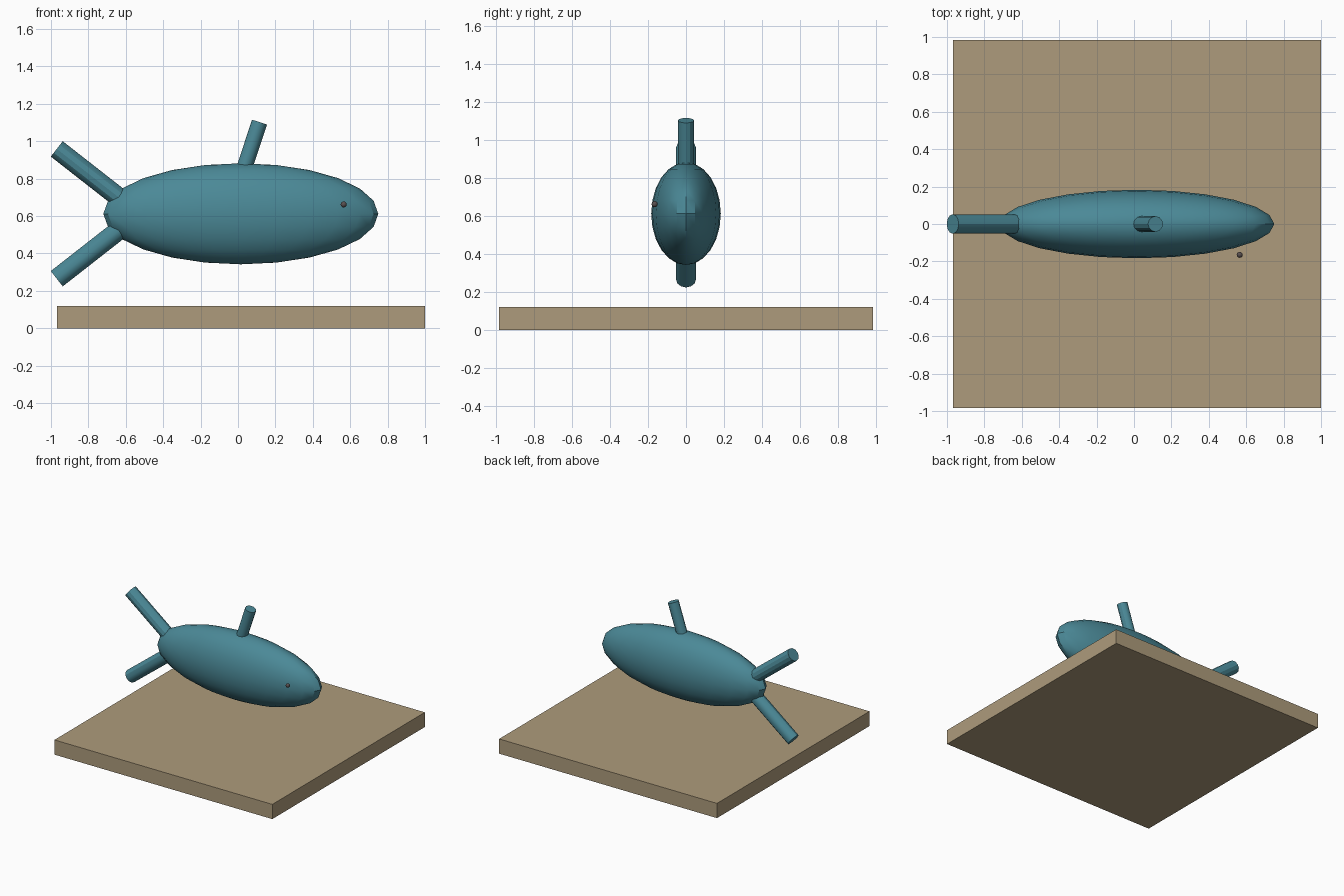
import bpy
from mathutils import Vector

if "Cube" in bpy.data.objects:
    bpy.data.objects.remove(bpy.data.objects["Cube"])


def material(name, color):
    m = bpy.data.materials.new(name)
    m.diffuse_color = (*color, 1)
    m.use_nodes = True
    m.node_tree.nodes["Principled BSDF"].inputs["Base Color"].default_value = m.diffuse_color
    return m


teal = material("teal", (0.07, 0.25, 0.31))
tan = material("tan", (0.42, 0.33, 0.20))
dark = material("dark", (0.10, 0.08, 0.08))
CX, CZ = 0.015, 0.612


def finish(name, mat, smooth=True):
    ob = bpy.context.object
    ob.name = name
    ob.data.materials.append(mat)
    bpy.ops.object.transform_apply(location=False, rotation=True, scale=True)
    if smooth:
        bpy.ops.object.shade_smooth_by_angle()
    return ob


def ellipsoid(name, center, radii, mat, segments, rings):
    bpy.ops.mesh.primitive_uv_sphere_add(segments=segments, ring_count=rings,
                                         radius=1, location=center)
    bpy.context.object.scale = radii
    return finish(name, mat)


def rod(name, start, end, radius, mat):
    a, b = Vector(start), Vector(end)
    d = b - a
    bpy.ops.mesh.primitive_cylinder_add(vertices=12, radius=radius,
                                        depth=d.length, location=(a + b) / 2)
    # all rods lie in the xz plane, so tilt about y only
    bpy.context.object.rotation_euler = d.to_track_quat('Z', 'Y').to_euler()
    return finish(name, mat)


# Base slab
bpy.ops.mesh.primitive_cube_add(size=1, location=(CX, 0, 0.06))
bpy.context.object.scale = (1.967, 1.967, 0.12)
finish("base", tan, smooth=False)

# Body
ellipsoid("body", (CX, 0, CZ), (0.735, 0.183, 0.27), teal, 24, 12)

# Tail fins, mirrored above and below the body axis
for name, s in (("upper_tail_fin", 1), ("lower_tail_fin", -1)):
    rod(name, (-0.57, 0, CZ + s * 0.035), (-0.969, 0, CZ + s * 0.347), 0.052, teal)

# Back fin
rod("back_fin", (0.015, 0, 0.80), (0.115, 0, 1.102), 0.042, teal)

# Eye beside the head
ellipsoid("eye", (0.565, -0.165, 0.662), (0.016, 0.016, 0.016), dark, 12, 8)
